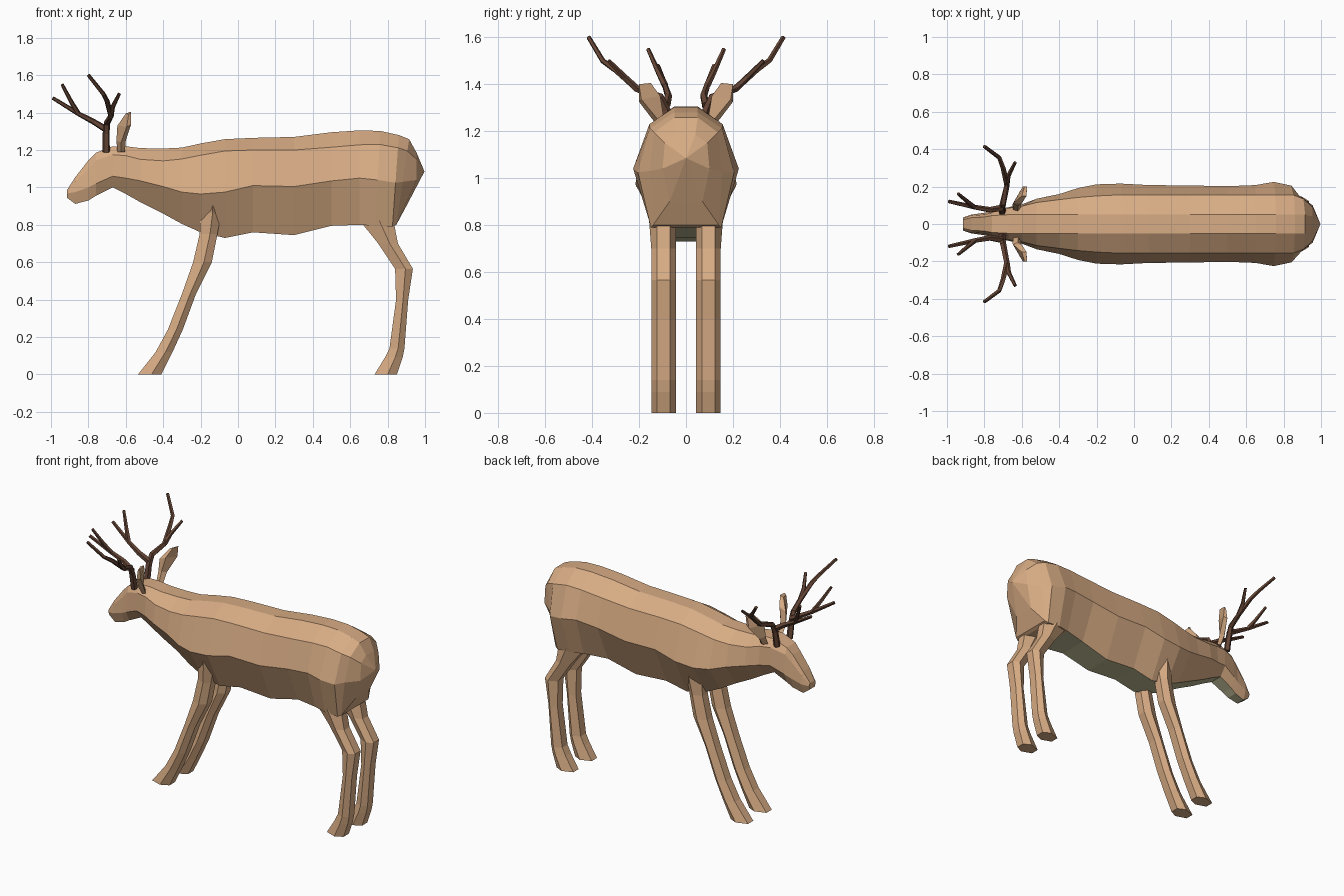
import bpy, bmesh, math
from mathutils import Vector


def material(name, rgb):
    m = bpy.data.materials.new(name)
    m.diffuse_color = (*rgb, 1)
    return m


tan = material("tan_coat", (0.68, 0.41, 0.23))
cream = material("pale_belly", (0.50, 0.48, 0.29))
brown = material("antler_brown", (0.13, 0.06, 0.036))


def loft(name, rings, mats, tip=None, rule=None):
    """Skin equal-length rings; tip closes the far end with a fan."""
    bm = bmesh.new()
    vs = [[bm.verts.new(p) for p in r] for r in rings]
    n = len(vs[0])
    for a, b in zip(vs, vs[1:]):
        for i in range(n):
            j = (i + 1) % n
            f = bm.faces.new((a[i], a[j], b[j], b[i]))
            if rule:
                f.material_index = rule(i, f.calc_center_median())
    bm.faces.new(vs[0])
    if tip:
        t = bm.verts.new(tip)
        for i in range(n):
            bm.faces.new((vs[-1][i], vs[-1][(i + 1) % n], t))
    else:
        bm.faces.new(vs[-1])
    bmesh.ops.recalc_face_normals(bm, faces=bm.faces)
    me = bpy.data.meshes.new(name)
    bm.to_mesh(me)
    bm.free()
    for m in mats:
        me.materials.append(m)
    ob = bpy.data.objects.new(name, me)
    bpy.context.collection.objects.link(ob)
    return ob


def mirror(p, s):
    return (p[0], p[1] * s, p[2])


# Body and head: x, top z, (y, z) of upper, middle and lower corners, rear slant
head = [
    (-0.915, 0.985, 0.030, 0.980, 0.035, 0.968, 0.025, 0.945),
    (-0.870, 1.055, 0.045, 1.030, 0.050, 0.975, 0.030, 0.912),
    (-0.800, 1.145, 0.050, 1.100, 0.060, 1.000, 0.035, 0.930),
    (-0.760, 1.185, 0.060, 1.145, 0.070, 1.020, 0.040, 0.955),
    (-0.670, 1.220, 0.085, 1.175, 0.090, 1.060, 0.045, 1.000),
    (-0.600, 1.220, 0.095, 1.170, 0.105, 1.050, 0.050, 0.965),
]
torso = [
    (-0.520, 1.210, 0.115, 1.150, 0.135, 1.035, 0.055, 0.920),
    (-0.400, 1.208, 0.130, 1.142, 0.160, 1.005, 0.060, 0.860),
    (-0.300, 1.213, 0.142, 1.152, 0.192, 0.975, 0.075, 0.805),
    (-0.200, 1.235, 0.150, 1.172, 0.212, 0.965, 0.085, 0.760),
    (-0.070, 1.258, 0.156, 1.195, 0.216, 0.975, 0.090, 0.730),
    (0.080, 1.265, 0.156, 1.200, 0.208, 1.010, 0.090, 0.760),
    (0.300, 1.270, 0.156, 1.200, 0.206, 1.005, 0.090, 0.745),
    (0.500, 1.295, 0.156, 1.215, 0.202, 1.035, 0.095, 0.795),
    (0.650, 1.305, 0.156, 1.228, 0.208, 1.050, 0.130, 0.800),
    (0.760, 1.302, 0.156, 1.230, 0.225, 1.040, 0.150, 0.795, -0.05),
    (0.860, 1.280, 0.154, 1.212, 0.205, 1.025, 0.150, 0.790, -0.07),
    (0.915, 1.258, 0.135, 1.195, 0.155, 1.030, 0.140, 0.800, -0.15),
]


def body_ring(x, zt, yu, zu, ym, zm, yb, zb, slant=0):
    half = [(min(0.05, 0.75 * yu), zt), (yu, zu), (ym, zm), (yb, zb)]
    pts = half + [(-y, z) for y, z in reversed(half)]
    return [(x + slant * (zt - z), y, z) for y, z in pts]


rings = [body_ring(*r) for r in head + torso]
# Inner rump ring, ahead of the rear point
rings.append([(x, y, z) for x, y, z in zip(
    (0.955, 0.955, 0.955, 0.90, 0.90, 0.955, 0.955, 0.955),
    (0.04, 0.09, 0.10, 0.07, -0.07, -0.10, -0.09, -0.04),
    (1.185, 1.15, 1.04, 0.90, 0.90, 1.04, 1.15, 1.185))])
loft("body", rings, [tan, cream], tip=(0.997, 0, 1.085),
     rule=lambda i, c: 1 if i == 3 and c.x < 0.6 else 0)

# Legs: z, front x, rear x; six-sided section
front_leg = [(0.94, -0.18, -0.10), (0.86, -0.20, -0.09), (0.75, -0.205, -0.11),
             (0.60, -0.24, -0.14), (0.43, -0.30, -0.225), (0.24, -0.375, -0.295),
             (0.12, -0.44, -0.35), (0, -0.535, -0.41)]
hind_leg = [(0.98, 0.66, 0.80), (0.83, 0.645, 0.83), (0.70, 0.75, 0.855),
            (0.565, 0.84, 0.935), (0.40, 0.845, 0.91), (0.14, 0.81, 0.89),
            (0.09, 0.785, 0.88), (0, 0.73, 0.85)]


def leg(name, spec, s):
    rs = []
    for z, a, b in spec:
        out = 0.148 + max(0, z - 0.78) * 0.2     # thigh and shoulder flare
        m = a + 0.58 * (b - a)
        rs.append([mirror((x, y, z), s) for x, y in (
            (a, 0.068), (a, 0.123), (m, out), (b, 0.123), (b, 0.068), (m, 0.043))])
    loft(name, rs, [tan])


# Ears: flat leaf on a narrow stem
def ear(name, s):
    rs = [[(-0.645, 0.075, 1.19), (-0.625, 0.10, 1.19), (-0.605, 0.09, 1.19), (-0.62, 0.07, 1.20)],
          [(-0.65, 0.105, 1.25), (-0.625, 0.135, 1.24), (-0.60, 0.12, 1.25), (-0.62, 0.095, 1.26)],
          [(-0.645, 0.110, 1.33), (-0.595, 0.20, 1.325), (-0.572, 0.19, 1.335), (-0.60, 0.11, 1.35)],
          [(-0.60, 0.15, 1.395), (-0.585, 0.20, 1.39), (-0.572, 0.20, 1.40), (-0.575, 0.15, 1.405)]]
    loft(name, [[mirror(p, s) for p in r] for r in rs], [tan])


# Antlers: tapered five-sided branches
def branch(name, pts, s, r0, r1):
    pts = [Vector(mirror(p, s)) for p in pts]
    rs = []
    for k, p in enumerate(pts):
        d = (pts[min(k + 1, len(pts) - 1)] - pts[max(k - 1, 0)]).normalized()
        u = d.cross(Vector((0.3, 1, 0.2))).normalized()
        v = d.cross(u)
        r = r0 + (r1 - r0) * k / (len(pts) - 1)
        rs.append([p + r * (math.cos(t) * u + math.sin(t) * v)
                   for t in (i * math.tau / 5 for i in range(5))])
    loft(name, rs, [brown])


fork = (-0.68, 0.21, 1.38)
front_fork = (-0.855, 0.09, 1.395)
branches = [
    ("main_beam", [(-0.705, 0.065, 1.19), (-0.705, 0.085, 1.29), (-0.70, 0.11, 1.345),
                   fork, (-0.70, 0.30, 1.46), (-0.72, 0.355, 1.50), (-0.80, 0.415, 1.60)], 0.021, 0.010),
    ("rear_tine", [fork, (-0.67, 0.26, 1.43), (-0.635, 0.33, 1.50)], 0.016, 0.009),
    ("front_beam", [(-0.705, 0.085, 1.31), (-0.77, 0.075, 1.35), front_fork,
                    (-0.99, 0.12, 1.478)], 0.019, 0.010),
    ("front_tine", [front_fork, (-0.89, 0.12, 1.455), (-0.94, 0.162, 1.55)], 0.015, 0.009),
]

for side, s in (("left", -1), ("right", 1)):
    leg("front_leg_" + side, front_leg, s)
    leg("hind_leg_" + side, hind_leg, s)
    ear("ear_" + side, s)
    for nm, pts, r0, r1 in branches:
        branch("antler_" + nm + "_" + side, pts, s, r0, r1)
